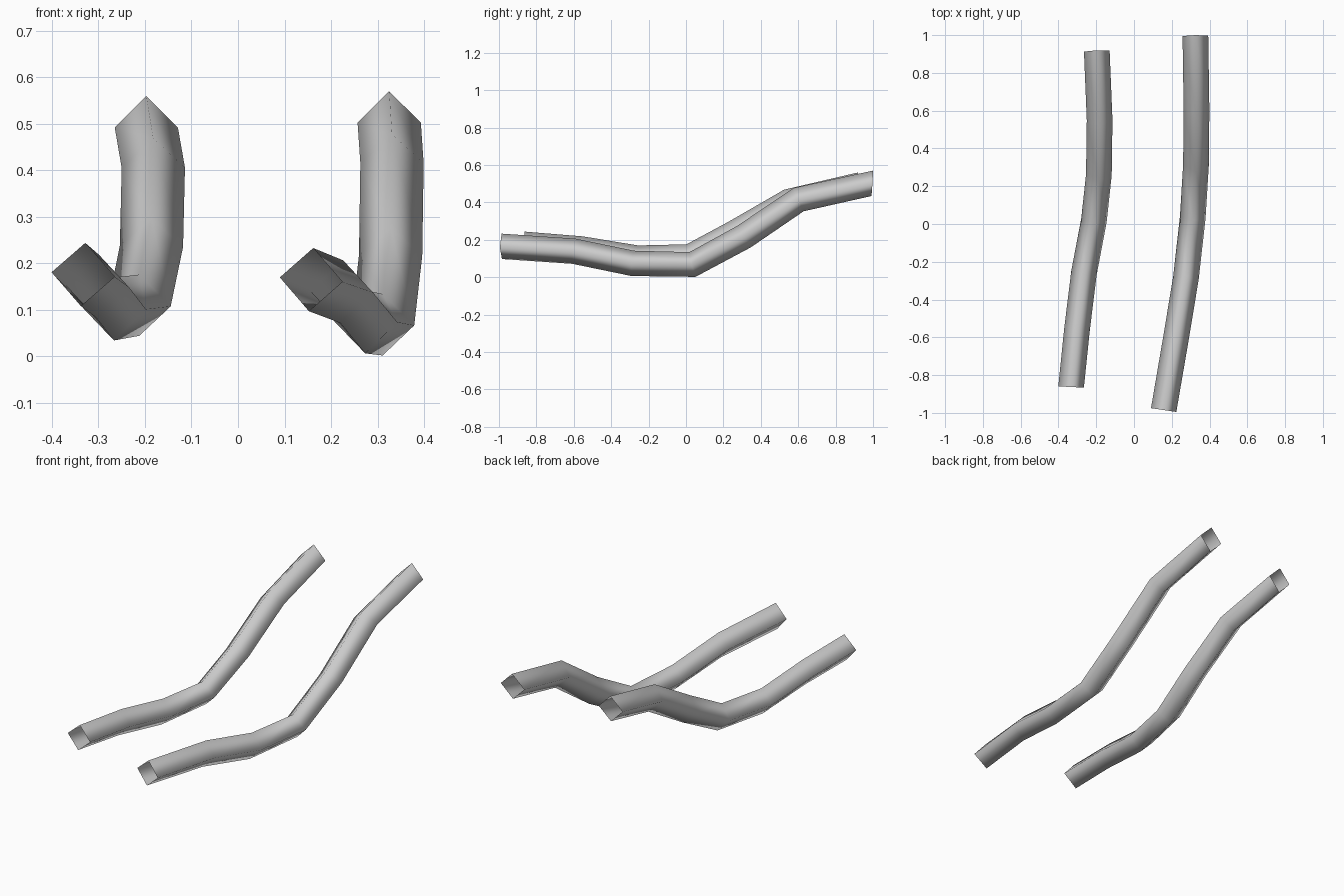
import bpy, bmesh, math
from mathutils import Vector

if "Cube" in bpy.data.objects:
    bpy.data.objects.remove(bpy.data.objects["Cube"])

RADIUS = 0.068


def square_tube(name, path, front_normal, back_normal):
    """Open four-sided tube swept along a path, corners pointing up/down/left/right."""
    pts = [Vector(p) for p in path]
    bm = bmesh.new()
    rings = []
    for i, p in enumerate(pts):
        if i == 0:
            n = Vector(front_normal).normalized()
        elif i == len(pts) - 1:
            n = Vector(back_normal).normalized()
        else:
            n = ((p - pts[i - 1]).normalized() + (pts[i + 1] - p).normalized()).normalized()
        side = Vector((1, 0, 0))
        side = (side - n * side.dot(n)).normalized()
        up = side.cross(n)
        roll = math.radians(-4 * max(0, 1 - i / 3))
        ring = []
        for k in range(4):
            a = k * math.pi / 2 + roll
            ring.append(bm.verts.new(p + RADIUS * (math.cos(a) * side + math.sin(a) * up)))
        rings.append(ring)
    for a, b in zip(rings, rings[1:]):
        for k in range(4):
            j = (k + 1) % 4
            bm.faces.new((a[k], a[j], b[j], b[k]))
    bmesh.ops.recalc_face_normals(bm, faces=bm.faces)
    # Make sure the open tube faces outward
    f = bm.faces[0]
    if f.normal.dot(f.calc_center_median() - (pts[0] + pts[1]) / 2) < 0:
        bmesh.ops.reverse_faces(bm, faces=bm.faces)
    for f in bm.faces:
        f.smooth = True
    mesh = bpy.data.meshes.new(name)
    bm.to_mesh(mesh)
    bm.free()
    obj = bpy.data.objects.new(name, mesh)
    bpy.context.collection.objects.link(obj)
    return obj


# Right tube, front to back
square_tube("right_tube", [
    (0.157, -0.985, 0.165), (0.223, -0.60, 0.139), (0.275, -0.285, 0.074),
    (0.311, 0.035, 0.068), (0.328, 0.31, 0.217), (0.331, 0.602, 0.415),
    (0.325, 0.996, 0.502)],
    (0.15, 1, 0), (-0.015, 1, -0.06))

# Left tube, front to back
square_tube("left_tube", [
    (-0.333, -0.863, 0.176), (-0.302, -0.56, 0.151), (-0.265, -0.26, 0.102),
    (-0.212, 0.02, 0.110), (-0.186, 0.26, 0.237), (-0.182, 0.55, 0.405),
    (-0.197, 0.916, 0.492)],
    (0.05, 1, 0), (-0.05, 1, -0.05))
